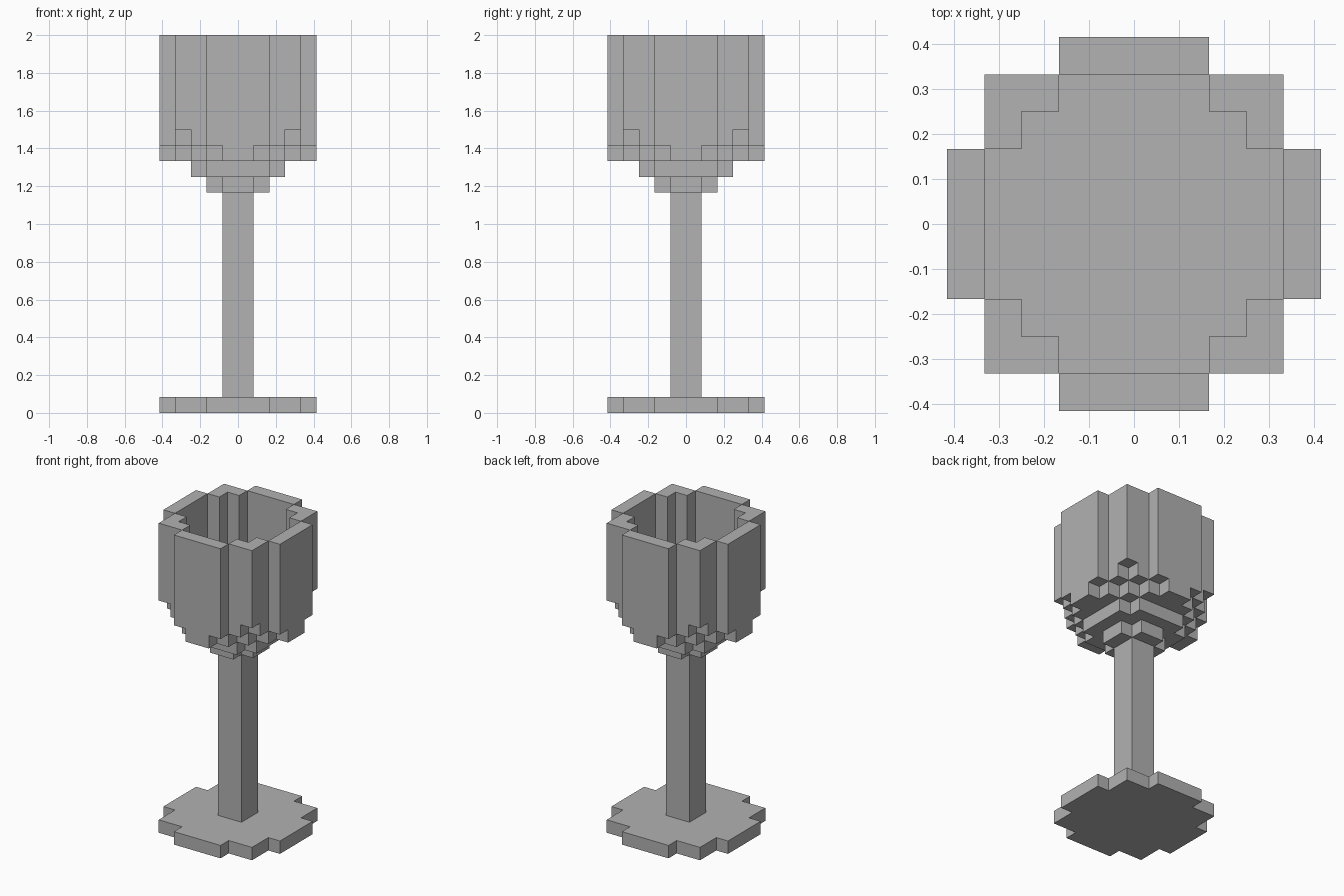
import bpy, bmesh
from mathutils import Vector

cube = bpy.data.objects.get("Cube")
if cube:
    bpy.data.objects.remove(cube, do_unlink=True)

UNIT = 1 / 12  # size of one block

grey = bpy.data.materials.new("plain_grey")
grey.use_nodes = True
colour = (0.445, 0.445, 0.445, 1)
grey.diffuse_color = colour
grey.node_tree.nodes["Principled BSDF"].inputs["Base Color"].default_value = colour


def build_blocks(name, bottom, top, rule):
    """Outer skin of all blocks where rule(i, j, k) holds; i, j count from the axis, mirrored."""
    ring = [n for n in range(-5, 6) if n]
    cells = {}
    for k in range(bottom, top):
        for i in ring:
            for j in ring:
                if rule(abs(i), abs(j), k):
                    x = i if i < 0 else i - 1
                    y = j if j < 0 else j - 1
                    cells[(x, y, k)] = True
    bm = bmesh.new()
    for cell in cells:
        centre = Vector(cell) + Vector((0.5, 0.5, 0.5))
        for axis in range(3):
            for sign in (-1, 1):
                n = Vector((0, 0, 0))
                n[axis] = sign
                if tuple(int(c + d) for c, d in zip(cell, n)) in cells:
                    continue
                a = Vector((0, 0, 0))
                a[(axis + 1) % 3] = 0.5
                b = n.cross(a)
                mid = centre + n / 2
                corners = (mid - a - b, mid + a - b, mid + a + b, mid - a + b)
                bm.faces.new([bm.verts.new(c * UNIT) for c in corners])
    # Weld the blocks and merge their flat sides
    bmesh.ops.remove_doubles(bm, verts=bm.verts, dist=0.001)
    bmesh.ops.dissolve_limit(bm, angle_limit=0.01, verts=bm.verts, edges=bm.edges)
    mesh = bpy.data.meshes.new(name)
    bm.to_mesh(mesh)
    bm.free()
    mesh.materials.append(grey)
    obj = bpy.data.objects.new(name, mesh)
    bpy.context.collection.objects.link(obj)
    return obj


def disc(i, j):
    """Stepped round outline shared by the foot and the cup."""
    return max(i, j) <= 4 or min(i, j) <= 2


def hollow(i, j):
    return i + j <= 6 and max(i, j) <= 4


def bowl(i, j, k):
    if k == 14:                      # collar above the stem
        return i + j <= 3
    if k == 15:                      # underside step
        return i + j <= 5 and max(i, j) <= 3
    if k == 16:                      # solid floor of the cup
        return i + j <= 6
    if k == 17 and i == j == 4:      # clipped lower corners
        return False
    return disc(i, j) and not hollow(i, j)


build_blocks("foot", 0, 1, lambda i, j, k: disc(i, j))
build_blocks("stem", 1, 14, lambda i, j, k: max(i, j) == 1)
build_blocks("bowl", 14, 24, bowl)
